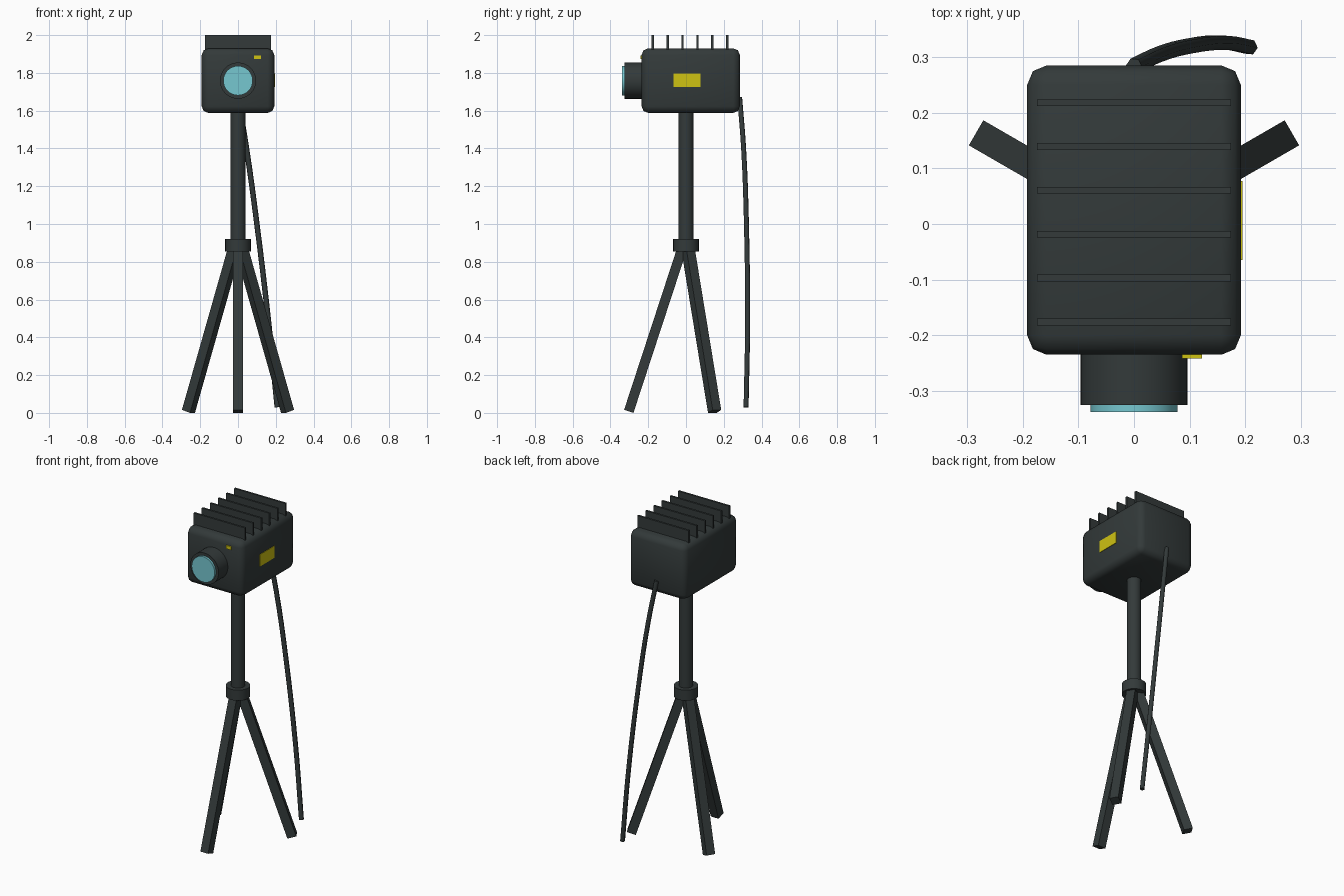
import bpy
import math
from mathutils import Vector

default = bpy.data.objects.get("Cube")
if default:
    bpy.data.objects.remove(default, do_unlink=True)


def make_material(name, rgb):
    mat = bpy.data.materials.new(name)
    mat.use_nodes = True
    mat.diffuse_color = (*rgb, 1)
    mat.node_tree.nodes["Principled BSDF"].inputs["Base Color"].default_value = (*rgb, 1)
    return mat


DARK = make_material("charcoal", (0.033, 0.042, 0.042))
YELLOW = make_material("yellow", (0.62, 0.54, 0.006))
GLASS = make_material("pale teal glass", (0.18, 0.57, 0.63))


def finish(name, mat, smooth=False):
    obj = bpy.context.object
    obj.name = name
    obj.data.materials.append(mat)
    if smooth:
        bpy.ops.object.shade_smooth_by_angle(angle=math.radians(40))
    return obj


def box(name, center, size, mat):
    bpy.ops.mesh.primitive_cube_add(size=1, location=center)
    bpy.context.object.scale = size
    bpy.ops.object.transform_apply(location=False, rotation=False, scale=True)
    return finish(name, mat)


def rod(name, start, end, radius, mat, sides=32):
    start, end = Vector(start), Vector(end)
    axis = end - start
    bpy.ops.mesh.primitive_cylinder_add(vertices=sides, radius=radius, depth=axis.length,
                                        location=(start + end) / 2)
    bpy.context.object.rotation_euler = axis.to_track_quat('Z', 'Y').to_euler()
    return finish(name, mat, smooth=True)


# Rounded housing
housing = box("housing", (0, 0.025, 1.759), (0.384, 0.52, 0.342), DARK)
bevel = housing.modifiers.new("rounded edges", 'BEVEL')
bevel.width = 0.035
bevel.segments = 2
bpy.ops.object.modifier_apply(modifier=bevel.name)
bpy.ops.object.shade_smooth_by_angle(angle=math.radians(50))

# Cooling fins across the top
for i in range(6):
    box(f"cooling_fin_{i + 1}", (0, -0.176 + i * 0.0788, 1.96), (0.348, 0.012, 0.08), DARK)

# Lens barrel and glass
rod("lens_barrel", (0, -0.2, 1.759), (0, -0.325, 1.759), 0.096, DARK)
rod("lens_glass", (0, -0.31, 1.759), (0, -0.338, 1.759), 0.078, GLASS)

# Yellow side label and front indicator
box("side_label", (0.192, 0.006, 1.761), (0.006, 0.142, 0.073), YELLOW)
box("indicator", (0.104, -0.237, 1.883), (0.036, 0.009, 0.02), YELLOW)

# Pole and collar
rod("pole", (0, 0, 0.88), (0, 0, 1.61), 0.04, DARK, 24)
rod("collar", (0, 0, 0.855), (0, 0, 0.92), 0.068, DARK, 24)

# Three square tripod legs, tilted outwards
top, foot = Vector((0, 0.014, 0.89)), Vector((0, 0.303, 0.008))
tilt = math.atan2(foot.y - top.y, top.z - foot.z)
for name, degrees in (("front_leg", 180), ("left_leg", -60), ("right_leg", 60)):
    spin = math.radians(degrees)
    leg = box(name, (top + foot) / 2, (0.052, 0.052, (top - foot).length), DARK)
    r = leg.location.y
    leg.location = (-r * math.sin(spin), r * math.cos(spin), leg.location.z)
    leg.rotation_euler = (tilt, 0, spin)

# Hanging cable at the back
path = [(0, 0.284, 1.67), (0.045, 0.305, 1.4), (0.1, 0.32, 1.0),
        (0.163, 0.326, 0.47), (0.208, 0.318, 0.03)]
curve = bpy.data.curves.new("cable", 'CURVE')
curve.dimensions = '3D'
curve.bevel_depth = 0.0145
curve.bevel_resolution = 1
curve.resolution_u = 4
curve.use_fill_caps = True
spline = curve.splines.new('BEZIER')
spline.bezier_points.add(len(path) - 1)
for point, co in zip(spline.bezier_points, path):
    point.co = co
    point.handle_left_type = point.handle_right_type = 'AUTO'
curve.materials.append(DARK)
bpy.context.collection.objects.link(bpy.data.objects.new("cable", curve))
